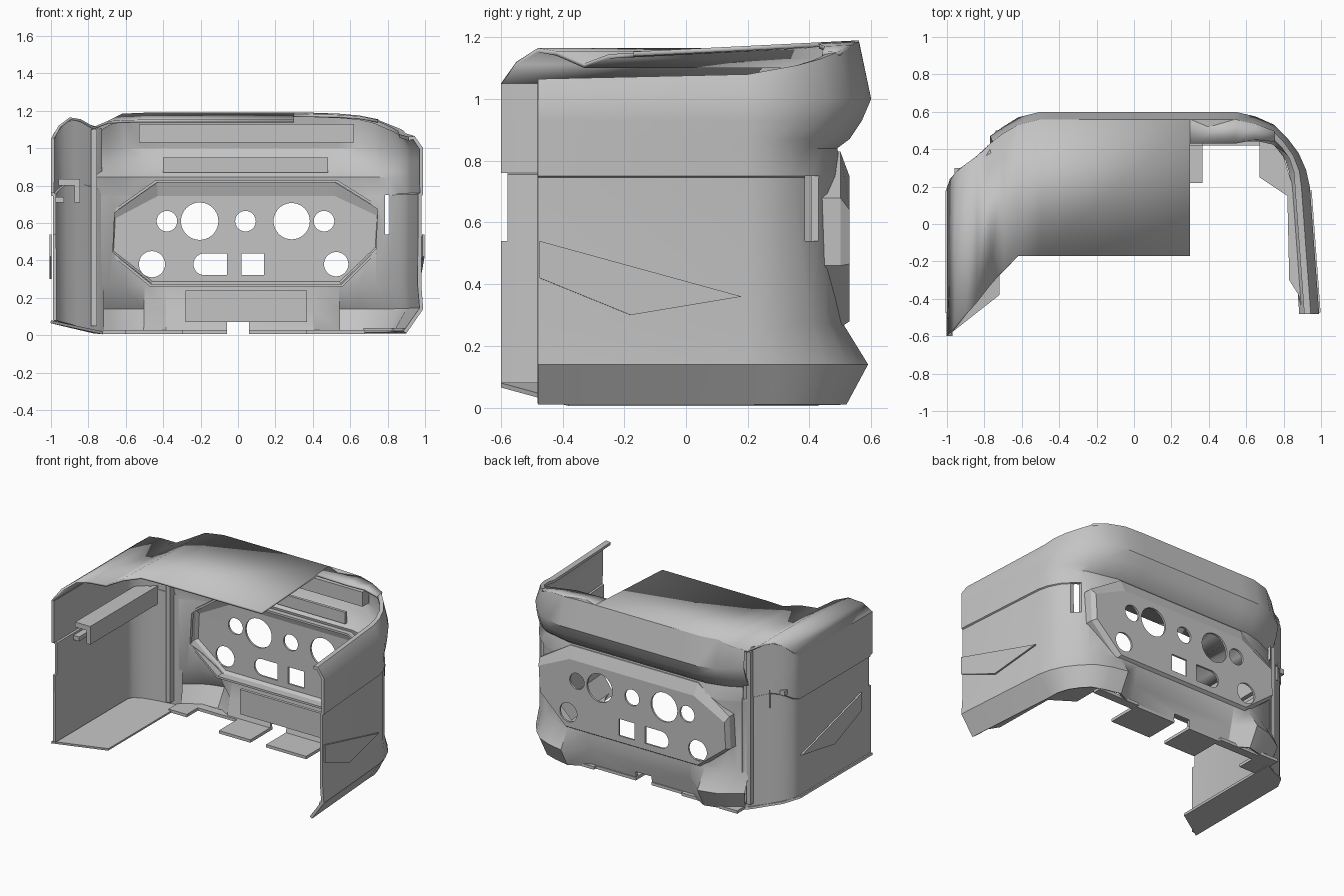
import bpy, bmesh, math
from mathutils import Matrix, Vector

old = bpy.data.objects.get("Cube")
if old:
    bpy.data.objects.remove(old, do_unlink=True)

grey = bpy.data.materials.new("plain grey")
grey.use_nodes = True
grey.diffuse_color = (0.55, 0.55, 0.55, 1)
grey.node_tree.nodes["Principled BSDF"].inputs["Base Color"].default_value = grey.diffuse_color


def make(name, bm, thick=0):
    me = bpy.data.meshes.new(name)
    bm.to_mesh(me)
    bm.free()
    ob = bpy.data.objects.new(name, me)
    bpy.context.collection.objects.link(ob)
    me.materials.append(grey)
    if thick:
        mod = ob.modifiers.new("thickness", "SOLIDIFY")
        mod.thickness, mod.offset = thick, -1
    return ob


def sheet(name, rows, thick=0.02, closed=False):
    """Skin rows of points; a closed sheet wraps round and is capped."""
    bm = bmesh.new()
    vs = [[bm.verts.new(p) for p in row] for row in rows]
    n = len(rows[0])
    for a, b in zip(vs, vs[1:]):
        for i in range(n if closed else n - 1):
            j = (i + 1) % n
            bm.faces.new((a[i], a[j], b[j], b[i]))
    if closed:
        bm.faces.new(vs[-1])
    return make(name, bm, thick)


def plate(name, pts, thick):
    bm = bmesh.new()
    bm.faces.new([bm.verts.new(p) for p in pts])
    return make(name, bm, thick)


def box(name, xs, ys, zs):
    bm = bmesh.new()
    bmesh.ops.create_cube(bm, size=1)
    for v in bm.verts:
        v.co = [(s[0] + s[1]) / 2 + c * (s[1] - s[0]) for s, c in zip((xs, ys, zs), v.co)]
    return make(name, bm)


def round_cutter(x, z, r):
    bm = bmesh.new()
    bmesh.ops.create_cone(bm, cap_ends=True, segments=40, radius1=r, radius2=r, depth=0.6,
                          matrix=Matrix.Translation((x, 0.5, z)) @ Matrix.Rotation(math.pi / 2, 4, "X"))
    return make("hole_cutter", bm)


def cut(ob, cutters):
    """Cut the openings, bake the result and drop the cutters."""
    for c in cutters:
        mod = ob.modifiers.new("opening", "BOOLEAN")
        mod.operation, mod.solver, mod.object = "DIFFERENCE", "EXACT", c
        c.hide_render = True
    bpy.context.view_layer.update()
    dg = bpy.context.evaluated_depsgraph_get()
    me = bpy.data.meshes.new_from_object(ob.evaluated_get(dg))
    ob.modifiers.clear()
    ob.data = me
    for c in cutters:
        bpy.data.objects.remove(c, do_unlink=True)


def smooth(ob, angle=32):
    bpy.ops.object.select_all(action="DESELECT")
    ob.select_set(True)
    bpy.context.view_layer.objects.active = ob
    bpy.ops.object.shade_smooth_by_angle(angle=math.radians(angle))


# Main wall: plan columns (x, y, share of back offset, middle, top height)
columns = [(.99, -.48, 0, 0, 1.065), (.94, .2, 0, 0, 1.08), (.92, .29, .2, 0, 1.095),
           (.88, .38, .4, 0, 1.11), (.82, .46, .6, 0, 1.13), (.75, .53, .8, 0, 1.155),
           (.65, .575, 1, 0, 1.175), (.54, .6, 1, 0, 1.185), (.4, .6, 1, 1, 1.19),
           (-.38, .6, 1, 1, 1.19), (-.5, .6, 1, 0, 1.19), (-.62, .57, 1, 0, 1.185),
           (-.7, .52, .9, 0, 1.145), (-.77, .47, .7, 0, 1.115)]
# Wall levels (height, side inset, back inset, middle inset)
levels = [(.01, .09, .08, .15), (.14, 0, .01, .12), (.27, .01, .09, .09), (.745, .01, .09, .09),
          (.75, 0, .09, .09), (.84, 0, .11, .11), (.87, 0, .07, .07), (.93, 0, .03, .03),
          (1, 0, 0, 0), (None, .045, .04, .04)]


def wall_row(level, drop=0):
    z, side, back, mid = level
    return [(x - math.copysign(side * (1 - w), x), y - w * (mid if m else back),
             top - drop if z is None else z) for x, y, w, m, top in columns]


rows = [wall_row(lv) for lv in levels]
rows.append(wall_row((None, .08, .08, .08), .004))
wall = sheet("main_wall", rows)

# Octagonal panel outline
octagon = [(-.44, .83), (.53, .83), (.77, .68), (.76, .46), (.56, .26), (-.47, .26), (-.69, .44), (-.68, .66)]


def ring(y, k=1, up=1, down=1, mid=.54):
    return [(x * k, y, mid + (z - mid) * (up if z > mid else down)) for x, z in octagon]


opening = sheet("panel_cutter", [ring(.2, .97, .96, .96), ring(.9, .97, .96, .96)], 0, True)
bm = bmesh.new()
bm.from_mesh(opening.data)
bmesh.ops.holes_fill(bm, edges=bm.edges[:])
bmesh.ops.recalc_face_normals(bm, faces=bm.faces[:])
bm.to_mesh(opening.data)
bm.free()
cut(wall, [opening,
           box("window_cutter", (.785, 1.1), (.385, .5), (.54, .75)),
           box("notch_cutter", (-.06, .06), (.2, .8), (-.1, .07))])
smooth(wall)

# Folded instrument panel with its holes
panel = sheet("back_panel", [ring(.44), ring(.5), ring(.53, .975, .72, .93)], .015, True)
holes = [(-.38, .61, .055), (-.205, .61, .1), (.04, .61, .055), (.287, .61, .097),
         (.46, .61, .055), (-.46, .38, .07), (.525, .38, .065), (-.18, .38, .058)]
cutters = [round_cutter(*h) for h in holes]
cutters += [box("slot_cutter", (-.18, -.06), (.2, .8), (.322, .438)),
            box("square_cutter", (.02, .14), (.2, .8), (.322, .438))]
cut(panel, cutters)

# Right side wing with its stepped front edge
wing_cols = [(-.74, .43, .02, 1.105), (-.77, .4, .025, 1.115), (-.88, .335, .05, 1.155), (-.94, .29, .065, 1.135),
             (-.985, .24, .075, 1.08), (-1, .19, .08, 1.05), (-1, -.6, .08, 1.05)]
wing_rows = [[(x + d, y, bot + (top - bot) * t) for x, y, bot, top in wing_cols]
             for t, d in ((0, .01), (.685, .01), (.69, 0), (1, 0))]
wing = sheet("right_wing", wing_rows)
cut(wing, [box("edge_cutter", (-1.1, -.9), (-.7, -.578), (.54, .76))])
smooth(wing)

# Roof with raised hump and groove: (x, front y, back y, height)
roof_cols = [(-1, -.6, .2, 1.05), (-.96, -.55, .27, 1.12), (-.9, -.48, .32, 1.165), (-.84, -.42, .36, 1.155),
             (-.77, -.33, .43, 1.115), (-.7, -.25, .485, 1.145), (-.62, -.17, .53, 1.185),
             (-.5, -.17, .56, 1.19), (.3, -.17, .56, 1.19)]
rim_cols = [(.3, .43, .56, 1.19), (.54, .43, .56, 1.185), (.65, .45, .535, 1.175), (.75, .44, .498, 1.155)]
for name, cols in (("roof", roof_cols), ("rear_roof_rim", rim_cols)):
    front = [(x, f, z - (.05 * (b - f) if x > -.65 else 0)) for x, f, b, z in cols]
    smooth(sheet(name, [front, [(x, b, z) for x, f, b, z in cols]], .015), 25)

# Bottom flanges and tabs
plate("left_bottom_flange", [(.67, .49, .025), (.67, .25, .025), (.82, .15, .025), (.83, -.3, .025),
      (.88, -.38, .025), (.9, -.47, .025), (.85, .2, .025), (.8, .36, .025), (.72, .46, .025)], -.015)
plate("right_bottom_flange", [(-1, -.6, .08), (-.72, -.38, .02), (-.72, .43, .02), (-.77, .4, .025),
      (-.94, .29, .065), (-1, .19, .08)], .015)
for name, xs in (("right_tab", (-.3, -.06)), ("left_tab", (.06, .365))):
    box(name, xs, (.22, .46), (.008, .028))
box("right_foot_tab", (-.74, -.6), (.3, .5), (.008, .028))
for name, xs in (("right_foot_ledge", (-.6, -.3)), ("left_foot_ledge", (.365, .68))):
    box(name, xs, (.42, .48), (.008, .028))

# Raised wedges on both sides
for name, s, x0 in (("left_wedge", 1, .986), ("right_wedge", -1, .996)):
    slope = .073 if s > 0 else 0
    outline = [(-.475, .54), (-.475, .42), (-.18, .3), (.18, .36)]
    pts = [(s * (x0 - slope * (y + .48)), y, z) for y, z in outline]
    plate(name, pts if s < 0 else pts[::-1], .012)

# Inner bracket, rib, rails and shelf
box("bracket_bar", (-.96, -.85), (-.4, .3), (.8, .835))
box("bracket_web", (-.875, -.845), (-.4, .34), (.71, .835))
box("bracket_end", (-.985, -.93), (-.4, .2), (.71, .74))
box("corner_rib", (-.785, -.755), (.34, .42), (.05, 1.1))
box("upper_rail", (-.53, .62), (.47, .54), (1.03, 1.13))
box("middle_rail", (-.4, .48), (.48, .5), (.87, .95))
box("lower_shelf", (-.28, .37), (.42, .44), (.07, .24))
